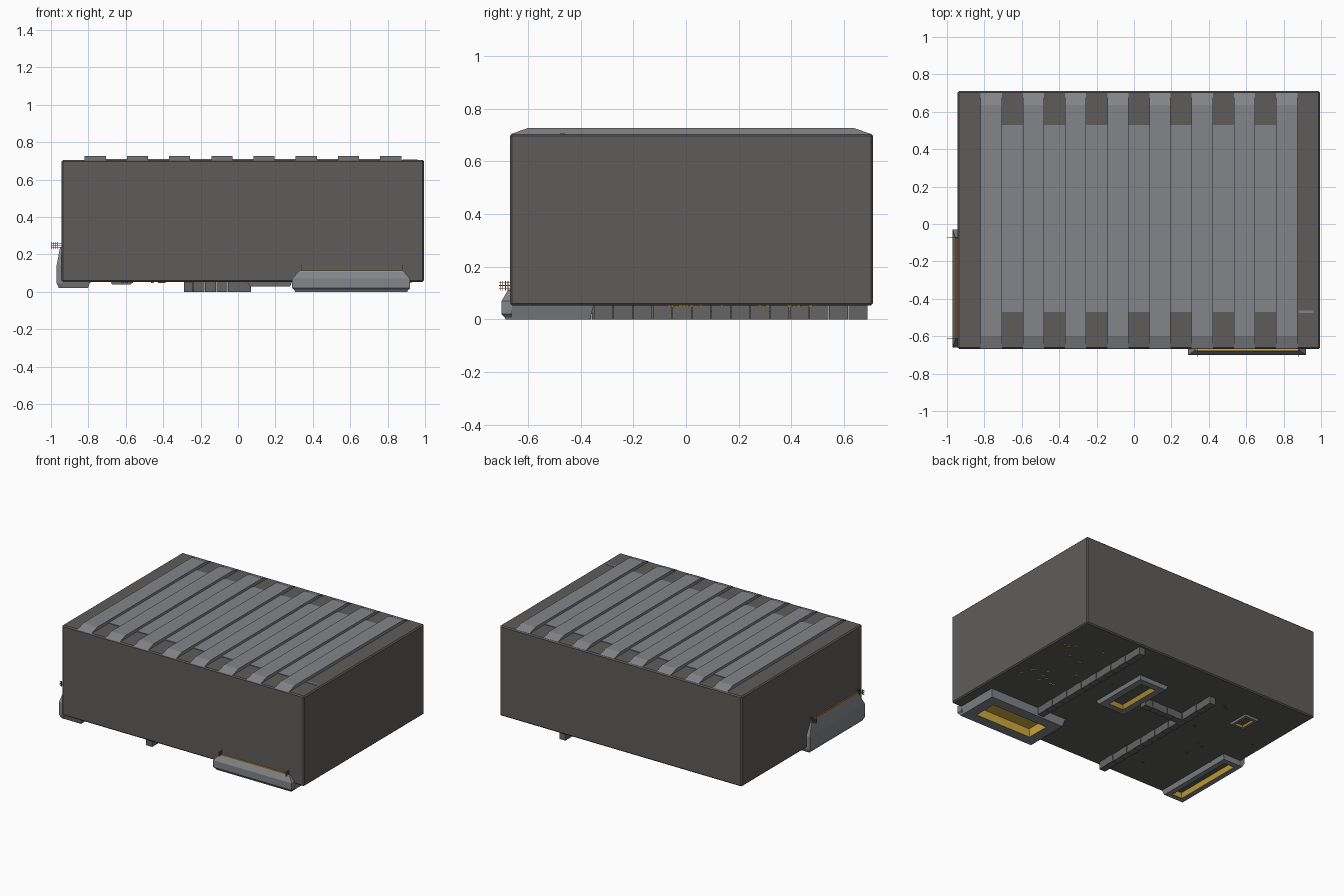
import bpy, bmesh, random

if "Cube" in bpy.data.objects:
    bpy.data.objects.remove(bpy.data.objects["Cube"])

def material(name, rgb):
    m = bpy.data.materials.new(name)
    m.diffuse_color = (*rgb, 1)
    m.use_nodes = True
    m.node_tree.nodes["Principled BSDF"].inputs["Base Color"].default_value = m.diffuse_color
    return m

WALL = material("warm dark grey", (0.113, 0.108, 0.103))
METAL = material("blue grey metal", (0.225, 0.232, 0.25))
TRACK = material("neutral grey", (0.13, 0.13, 0.13))
GOLD = material("gold", (0.66, 0.42, 0.05))
ORANGE = material("burnt orange", (0.50, 0.15, 0.035))

def finish(bm, name, mats):
    bmesh.ops.recalc_face_normals(bm, faces=bm.faces)
    me = bpy.data.meshes.new(name)
    bm.to_mesh(me)
    bm.free()
    for m in mats:
        me.materials.append(m)
    ob = bpy.data.objects.new(name, me)
    bpy.context.collection.objects.link(ob)
    return ob

def add_box(bm, x0, x1, y0, y1, z0, z1):
    vs = bmesh.ops.create_cube(bm, size=1)["verts"]
    for v in vs:
        v.co = (x0 if v.co.x < 0 else x1, y0 if v.co.y < 0 else y1, z0 if v.co.z < 0 else z1)

def boxes(name, mat, items):
    bm = bmesh.new()
    for b in items:
        add_box(bm, *b)
    return finish(bm, name, [mat])

def hull(name, mat, pts):
    bm = bmesh.new()
    for p in pts:
        bm.verts.new(p)
    bmesh.ops.convex_hull(bm, input=bm.verts)
    return finish(bm, name, [mat])

# main block with small edge bevel
body = boxes("main_block", WALL, [(-0.943, 0.995, -0.668, 0.71, 0.053, 0.705)])
bev = body.modifiers.new("bevel", 'BEVEL')
bev.width, bev.segments = 0.008, 1

# roof ribs with sloped ends, and thin panels between them
bm = bmesh.new()
rib_x = [-0.82 + i * 0.2257 for i in range(8)]
profile = [(-0.665, 0.704), (-0.6, 0.727), (0.637, 0.727), (0.703, 0.704)]
for x in rib_x:
    face = bm.faces.new([bm.verts.new((x, y, z)) for y, z in profile])
    new = bmesh.ops.extrude_face_region(bm, geom=[face])["geom"]
    bmesh.ops.translate(bm, vec=(0.113, 0, 0), verts=[g for g in new if isinstance(g, bmesh.types.BMVert)])
finish(bm, "roof_ribs", [METAL])
boxes("roof_panels", METAL, [(x + 0.113, x + 0.2257, -0.47, 0.53, 0.702, 0.709) for x in rib_x[:-1]])
boxes("roof_hatch_plate", METAL, [(0.88, 0.96, -0.477, -0.462, 0.702, 0.708)])

# hatch frames under the block: nested rectangles, metal rim, gold inner walls
def frame(name, x0, x1, y0, y1, loops, floor_mat):
    bm = bmesh.new()
    rings = []
    for d, z in loops:
        rings.append([bm.verts.new(p) for p in
                      ((x0 + d, y0 + d, z), (x1 - d, y0 + d, z), (x1 - d, y1 - d, z), (x0 + d, y1 - d, z))])
    for k in range(3):
        for i in range(4):
            j = (i + 1) % 4
            f = bm.faces.new((rings[k][i], rings[k][j], rings[k + 1][j], rings[k + 1][i]))
            f.material_index = 1 if k == 2 else 0
    bm.faces.new(rings[3]).material_index = floor_mat
    bm.faces.new(rings[0][::-1])
    finish(bm, name, [METAL, GOLD, WALL])

frame("front_hatch", 0.29, 0.92, -0.70, -0.35, [(0, 0.055), (0.015, 0), (0.09, 0), (0.105, 0.05)], 1)
frame("side_hatch", -0.97, -0.79, -0.66, -0.03, [(0, 0.056), (0.012, 0.02), (0.05, 0.02), (0.065, 0.05)], 2)
frame("centre_hatch", 0.05, 0.29, -0.04, 0.41, [(0, 0.056), (0.012, 0.028), (0.06, 0.028), (0.08, 0.05)], 2)
frame("small_hatch", -0.68, -0.565, 0.30, 0.46, [(0, 0.056), (0.006, 0.04), (0.025, 0.04), (0.035, 0.05)], 2)

# lips rising outside the wall: (end inset, outward position, height)
def lip(name, a0, a1, wall, prof, place):
    pts = []
    for inset, out, z in prof:
        for a in (a0 + inset, a1 - inset):
            pts += [place(a, out, z), place(a, wall, z)]
    hull(name, METAL, pts)

lip("front_lip", 0.29, 0.92, -0.66,
    [(0.02, -0.68, 0.0), (0, -0.70, 0.02), (0, -0.70, 0.07), (0.035, -0.677, 0.11)],
    lambda a, o, z: (a, o, z))
lip("side_lip", -0.66, -0.03, -0.935,
    [(0.01, -0.957, 0.022), (0, -0.97, 0.045), (0, -0.97, 0.14), (0.05, -0.952, 0.235)],
    lambda a, o, z: (o, a, z))
boxes("front_lip_glow", GOLD, [(0.335, 0.88, -0.678, -0.667, 0.106, 0.114)])
boxes("side_lip_glow", ORANGE, [(-0.953, -0.942, -0.61, -0.075, 0.231, 0.239)])

# tiny lattice brackets at the lip ends
def lattice(a, wall, out, z, place):
    t = 0.0015
    parts = [place(a - t, a + t, out, wall, h - t, h + t) for h in (z, z + 0.012, z + 0.024)]
    for k in range(4):
        o = out + 0.003 + k * 0.01
        parts.append(place(a - t, a + t, o, o + 2 * t, z - 0.006, z + 0.03))
    return parts

along_x = lambda a0, a1, o0, o1, z0, z1: (a0, a1, o0, o1, z0, z1)
along_y = lambda a0, a1, o0, o1, z0, z1: (o0, o1, a0, a1, z0, z1)
boxes("front_brackets", ORANGE, [p for a in (0.342, 0.878) for p in lattice(a, -0.665, -0.71, 0.117, along_x)])
boxes("side_brackets", TRACK, [p for a in (-0.61, -0.07) for p in lattice(a, -0.94, -1.0, 0.235, along_y)])

# segmented tracks under the block, with small gaps between the blocks
def track(name, start, end, fixed0, fixed1, n, place):
    step = (end - start) / n
    boxes(name, TRACK, [place(start + i * step + 0.001, start + (i + 1) * step - 0.001,
                              fixed0 + 0.003 * (i % 2), fixed1 + 0.003 * (i % 2), 0, 0.056) for i in range(n)])

track("right_track", -0.35, 0.69, 0.48, 0.527, 14, along_y)
track("left_track", -0.64, 0.49, -0.288, -0.24, 16, along_y)
track("cross_track", -0.24, 0.07, 0.15, 0.2, 5, along_x)

# scattered gold studs and dark studs on the underside
random.seed(4)
def studs(name, mat, n, x0, x1, y0, y1, s):
    items = []
    for _ in range(n):
        x, y = random.uniform(x0, x1), random.uniform(y0, y1)
        items.append((x - s, x + s, y - s, y + s, 0.048, 0.056))
    boxes(name, mat, items)

studs("gold_studs", GOLD, 16, 0.58, 0.95, -0.12, 0.52, 0.008)
studs("dark_studs", TRACK, 9, -0.88, -0.36, -0.5, 0.6, 0.007)
